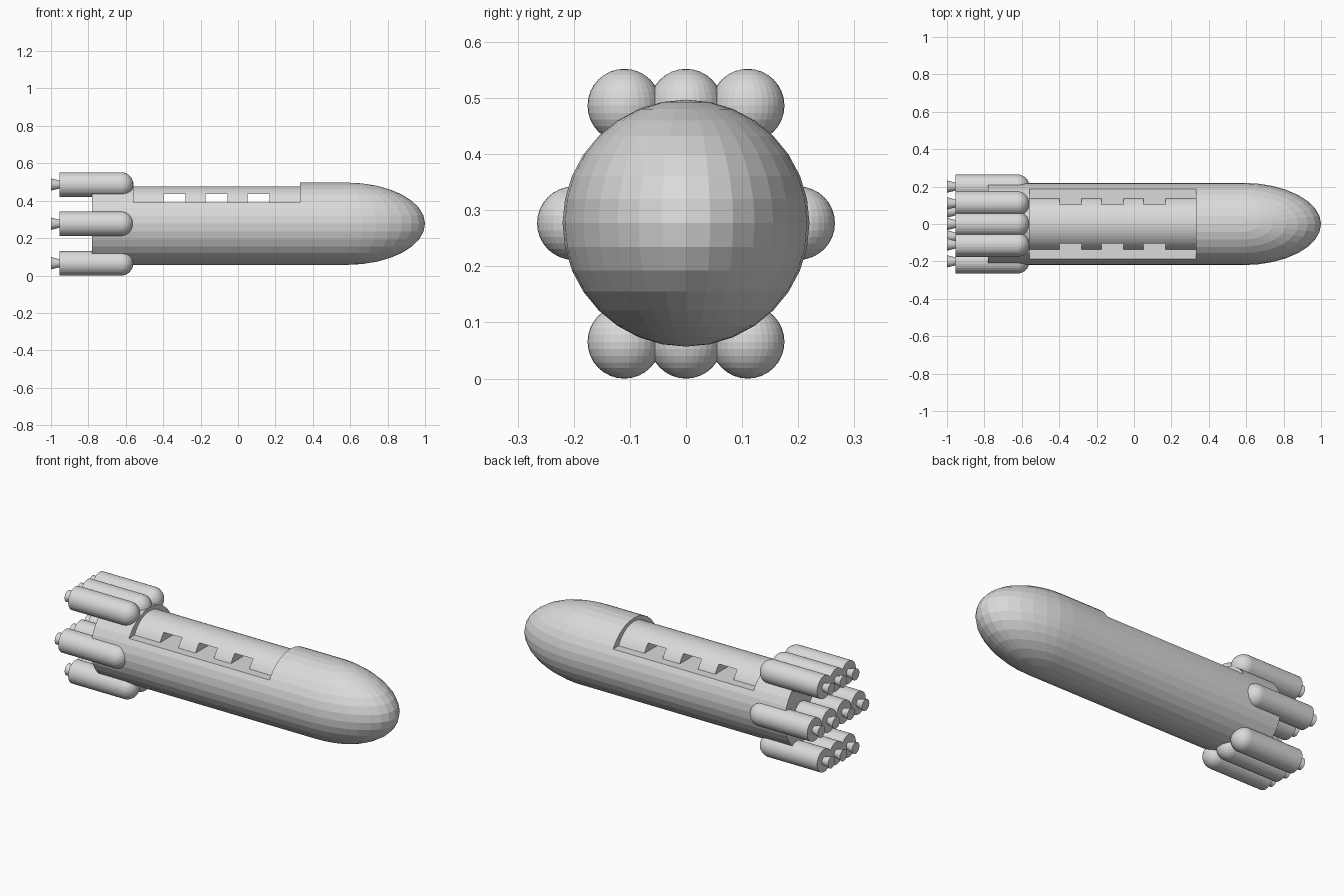
import bpy, bmesh, math
from mathutils import Matrix

if "Cube" in bpy.data.objects:
    bpy.data.objects.remove(bpy.data.objects["Cube"])

AXIS_Z = 0.277      # height of the hull centreline
R = 0.22            # hull radius

grey = bpy.data.materials.new("light grey")
grey.diffuse_color = (0.7, 0.7, 0.7, 1)
grey.use_nodes = True
grey.node_tree.nodes["Principled BSDF"].inputs["Base Color"].default_value = grey.diffuse_color


def finish(bm, name):
    bmesh.ops.recalc_face_normals(bm, faces=bm.faces)
    me = bpy.data.meshes.new(name)
    bm.to_mesh(me)
    bm.free()
    ob = bpy.data.objects.new(name, me)
    bpy.context.collection.objects.link(ob)
    me.materials.append(grey)
    return ob


def add_prism(bm, profile, x0, x1):
    """Extrude a (y, z) profile along x."""
    face = bm.faces.new([bm.verts.new((x0, y, z)) for y, z in profile])
    new = bmesh.ops.extrude_face_region(bm, geom=[face])["geom"]
    verts = [v for v in new if isinstance(v, bmesh.types.BMVert)]
    bmesh.ops.translate(bm, verts=verts, vec=(x1 - x0, 0, 0))


def add_cone(bm, x0, x1, r0, r1, y, z, segs=32):
    """Capped cone or cylinder lying along x."""
    rot = Matrix.Rotation(math.pi / 2, 4, 'Y')
    bmesh.ops.create_cone(bm, cap_ends=True, segments=segs, radius1=r0, radius2=r1,
                          depth=x1 - x0,
                          matrix=Matrix.Translation(((x0 + x1) / 2, y, z)) @ rot)


def add_dome(bm, x, y, z, radius, length):
    """Front half of a ball stretched along x."""
    made = bmesh.ops.create_uvsphere(bm, u_segments=32, v_segments=16, radius=radius)["verts"]
    bmesh.ops.delete(bm, geom=[v for v in made if v.co.x < -1e-4], context='VERTS')
    made = [v for v in made if v.is_valid]
    bmesh.ops.transform(bm, verts=made, matrix=Matrix.Translation((x, y, z))
                        @ Matrix.Diagonal((length / radius, 1, 1, 1)))


def cut(target, boxes):
    """Subtract boxes (x0, x1, z0, z1) running right across the model."""
    bm = bmesh.new()
    for x0, x1, z0, z1 in boxes:
        add_prism(bm, [(-0.4, z0), (0.4, z0), (0.4, z1), (-0.4, z1)], x0, x1)
    cutter = finish(bm, "cutter")
    cutter.hide_render = True
    mod = target.modifiers.new("cut", 'BOOLEAN')
    mod.operation = 'DIFFERENCE'
    mod.solver = 'EXACT'
    mod.object = cutter
    bpy.context.view_layer.objects.active = target
    bpy.ops.object.modifier_apply(modifier=mod.name)
    bpy.data.objects.remove(cutter)


# Hull with the recess cut out of its top
bm = bmesh.new()
add_cone(bm, -0.78, 0.58, R, R, 0, AXIS_Z)
hull = finish(bm, "hull")
cut(hull, [(-0.56, 0.331, 0.39, 0.7)])

# Rounded nose
bm = bmesh.new()
add_dome(bm, 0.58, 0, AXIS_Z, R, 0.42)
finish(bm, "nose")

# Arched cabin roof in the recess, with three window slots right through
r, cz, floor = 0.152, 0.325, 0.39
a0 = math.asin((floor - cz) / r)
steps = 20
arch = [(r * math.cos(a), cz + r * math.sin(a))
        for a in (a0 + (math.pi - 2 * a0) * i / steps for i in range(steps + 1))]
bm = bmesh.new()
add_prism(bm, arch, -0.56, 0.331)
roof = finish(bm, "cabin_roof")
cut(roof, [(x, x + 0.116, 0.35, 0.436) for x in (-0.398, -0.173, 0.052)])

# Rocket boosters: three above, four across the middle, three below
BR = 0.0655
spots = [(y, z) for z in (0.0655, 0.4865) for y in (-0.11, 0, 0.11)]
spots += [(y, AXIS_Z) for y in (-0.2, -0.067, 0.067, 0.2)]
for i, (y, z) in enumerate(spots, 1):
    bm = bmesh.new()
    add_cone(bm, -0.955, -0.625, BR, BR, y, z)
    add_dome(bm, -0.625, y, z, BR, BR)
    finish(bm, f"booster_{i}")
    bm = bmesh.new()
    add_cone(bm, -1.0, -0.95, 0.033, 0.02, y, z)
    finish(bm, f"nozzle_{i}")
